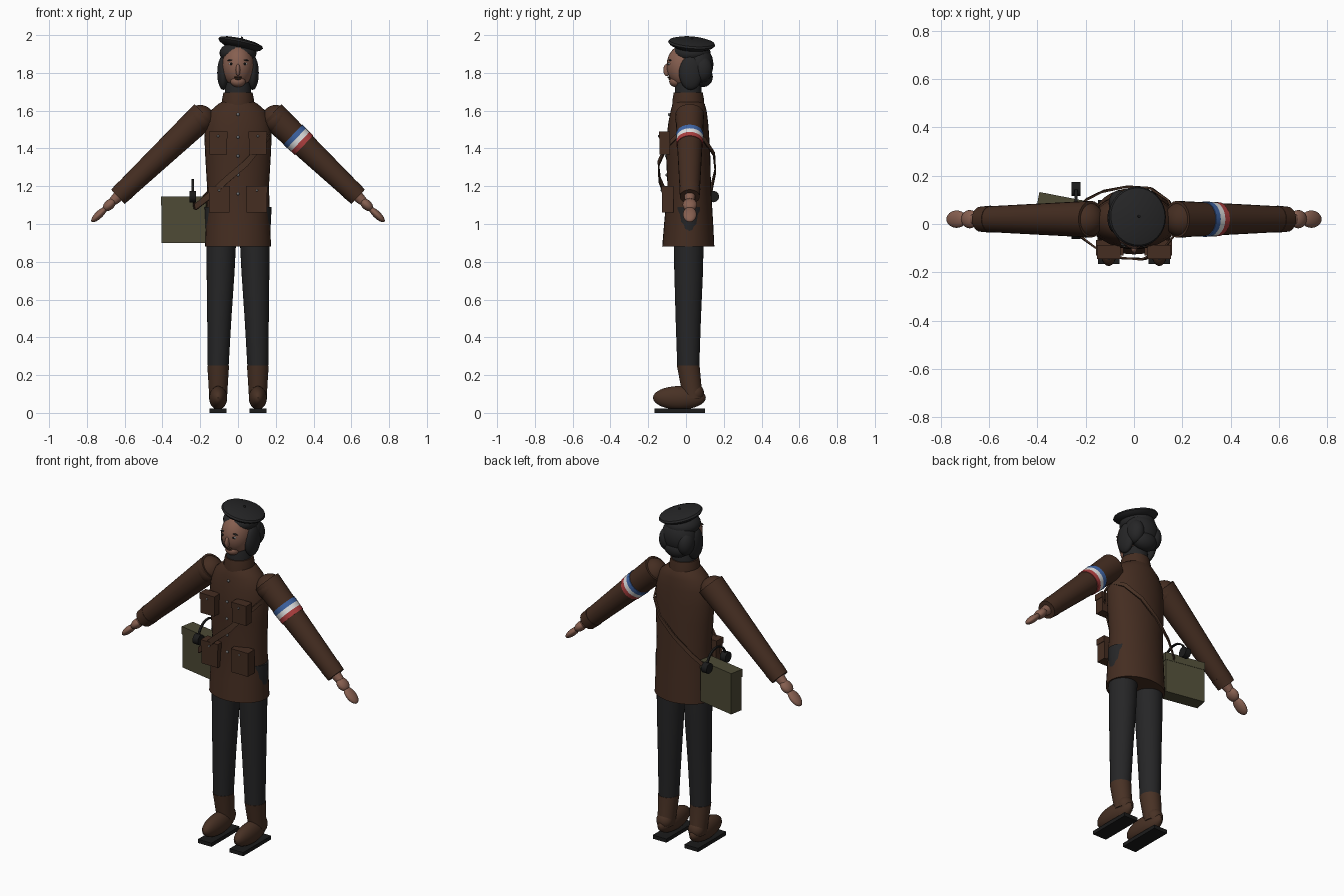
import bpy, bmesh, math
from mathutils import Vector, Matrix

cube = bpy.data.objects.get("Cube")
if cube:
    bpy.data.objects.remove(cube, do_unlink=True)


def material(name, r, g, b):
    m = bpy.data.materials.new(name)
    m.use_nodes = True
    m.diffuse_color = (r, g, b, 1)
    m.node_tree.nodes["Principled BSDF"].inputs["Base Color"].default_value = (r, g, b, 1)
    return m


COAT = material("brown_coat", 0.058, 0.026, 0.015)
LEATHER = material("brown_leather", 0.065, 0.031, 0.018)
SKIN = material("skin", 0.24, 0.115, 0.08)
BLACK = material("black_cloth", 0.019, 0.019, 0.020)
RUBBER = material("black_rubber", 0.011, 0.011, 0.011)
OLIVE = material("olive_green", 0.074, 0.068, 0.036)
BLUE = material("blue", 0.05, 0.13, 0.38)
WHITE = material("white", 0.75, 0.75, 0.75)
RED = material("red", 0.42, 0.05, 0.05)
METAL = material("grey_metal", 0.16, 0.16, 0.16)


def finish(name, bm, mat, angle=40):
    bmesh.ops.recalc_face_normals(bm, faces=bm.faces)
    mesh = bpy.data.meshes.new(name)
    bm.to_mesh(mesh)
    bm.free()
    mesh.materials.append(mat)
    ob = bpy.data.objects.new(name, mesh)
    bpy.context.collection.objects.link(ob)
    bpy.ops.object.select_all(action='DESELECT')
    ob.select_set(True)
    bpy.context.view_layer.objects.active = ob
    bpy.ops.object.shade_smooth_by_angle(angle=math.radians(angle))
    return ob


def loft(name, rings, mat, n=32):
    """Stack of ellipses, each given as z, cx, cy, rx, ry."""
    bm = bmesh.new()
    loops = []
    for z, cx, cy, rx, ry in rings:
        loops.append([bm.verts.new((cx + rx * math.cos(2 * math.pi * i / n),
                                    cy + ry * math.sin(2 * math.pi * i / n), z)) for i in range(n)])
    for a, b in zip(loops, loops[1:]):
        for i in range(n):
            j = (i + 1) % n
            bm.faces.new((a[i], a[j], b[j], b[i]))
    bm.faces.new(loops[0])
    bm.faces.new(loops[-1])
    return finish(name, bm, mat)


def ball(name, centre, radii, mat, rot=None):
    bm = bmesh.new()
    m = Matrix.Translation(centre) @ (rot or Matrix()) @ Matrix.Diagonal((*radii, 1))
    bmesh.ops.create_uvsphere(bm, u_segments=24, v_segments=16, radius=1, matrix=m)
    return finish(name, bm, mat)


def tube(name, p, q, r0, r1, mat, n=24):
    p, q = Vector(p), Vector(q)
    bm = bmesh.new()
    m = Matrix.Translation((p + q) / 2) @ (q - p).to_track_quat('Z', 'Y').to_matrix().to_4x4()
    bmesh.ops.create_cone(bm, cap_ends=True, segments=n, radius1=r0, radius2=r1,
                          depth=(q - p).length, matrix=m)
    return finish(name, bm, mat)


def box(name, centre, size, mat, turn=0):
    bm = bmesh.new()
    m = Matrix.Translation(centre) @ Matrix.Rotation(turn, 4, 'Z') @ Matrix.Diagonal((*size, 1))
    bmesh.ops.create_cube(bm, size=1, matrix=m)
    return finish(name, bm, mat)


# Coat, collar, hips and neck
loft("coat", [(0.88, 0, .012, .175, .138), (1.0, 0, .014, .170, .130), (1.2, 0, .017, .164, .115),
              (1.35, 0, .012, .173, .117), (1.46, 0, .010, .178, .113), (1.54, 0, .012, .170, .105),
              (1.6, 0, .014, .145, .095), (1.635, 0, .014, .105, .085), (1.65, 0, .012, .08, .075)], COAT)
loft("collar", [(1.63, 0, .012, .086, .085), (1.66, 0, .012, .084, .083),
                (1.695, 0, .012, .077, .077)], COAT)
loft("trouser_hips", [(0.9, 0, .015, .168, .095), (1.0, 0, .015, .1735, .105),
                      (1.09, 0, .015, .178, .105)], BLACK)
loft("neck_scarf", [(1.68, 0, .012, .07, .072), (1.72, 0, .012, .068, .07),
                    (1.75, 0, .012, .062, .065)], BLACK)

# Head and hair
ball("head", (0, -.003, 1.838), (.084, .1, .115), SKIN)
ball("nose", (0, -.102, 1.815), (.012, .018, .032), SKIN)
ball("chin", (0, -.055, 1.755), (.04, .034, .03), SKIN)
ball("upper_lip", (0, -.09, 1.777), (.022, .008, .005), LEATHER)
ball("lower_lip", (0, -.086, 1.768), (.018, .008, .005), LEATHER)
ball("hair_top", (0, .03, 1.905), (.098, .1, .06), BLACK)
ball("hair_back", (0, .065, 1.845), (.1, .08, .1), BLACK)
ball("hair_bun", (0, .09, 1.78), (.075, .052, .055), BLACK)
for s, side in ((1, "left"), (-1, "right")):
    ball(side + "_side_hair", (s * .078, .025, 1.80), (.032, .062, .09), BLACK)
    ball(side + "_back_lock", (s * .06, .085, 1.82), (.045, .055, .07), BLACK)
    ball(side + "_eye", (s * .036, -.089, 1.848), (.013, .006, .006), WHITE)
    ball(side + "_pupil", (s * .036, -.094, 1.848), (.006, .004, .006), RUBBER)
    ball(side + "_eyebrow", (s * .038, -.084, 1.868), (.019, .008, .004), BLACK,
         Matrix.Rotation(s * .15, 4, 'Y'))

# Tilted beret
beret = loft("beret", [(-.025, 0, 0, .085, .085), (-.012, 0, 0, .112, .114), (0, 0, 0, .121, .125),
                       (.01, 0, 0, .115, .119), (.02, 0, 0, .085, .088), (.026, 0, 0, .03, .03),
                       (.027, 0, 0, .006, .006), (.037, 0, 0, .005, .005)], BLACK)
beret.location = (.014, .03, 1.955)
beret.rotation_euler = (-.08, .22, 0)

# Arms, hands, legs and boots
for s, side in ((1, "left"), (-1, "right")):
    top, cuff = Vector((s * .178, .02, 1.58)), Vector((s * .63, .02, 1.15))
    axis = (cuff - top).normalized()
    tilt = axis.to_track_quat('Z', 'Y').to_matrix().to_4x4()
    ball(side + "_shoulder", (s * .2, .018, 1.555), (.075, .075, .075), COAT)
    tube(side + "_sleeve", top, cuff, .076, .052, COAT)
    tube(side + "_cuff", cuff - axis * .05, cuff + axis * .008, .056, .052, COAT)
    tube(side + "_wrist", cuff, cuff + axis * .045, .03, .024, SKIN)
    # Local x of the tracked frame may be either horizontal or steep, so build radii by direction
    flat = Matrix((axis, (0, 1, 0), axis.cross(Vector((0, 1, 0))))).transposed().to_4x4()
    ball(side + "_palm", cuff + axis * .07, (.042, .038, .026), SKIN, flat)
    ball(side + "_fingers", cuff + axis * .145, (.055, .036, .02), SKIN, flat)

    x = s * .105
    loft(side + "_trouser_leg", [(.24, x, .012, .055, .058), (.5, s * .099, .012, .064, .067),
                                 (.75, s * .092, .014, .074, .076),
                                 (.95, s * .088, .014, .08, .08)], BLACK)
    loft(side + "_boot_shaft", [(.08, x, .038, .047, .052), (.15, x, .026, .051, .055),
                                (.25, x, .012, .0575, .060)], LEATHER)
    ball(side + "_ankle", (x, .05, .105), (.047, .045, .05), LEATHER)
    ball(side + "_boot_foot", (x, -.035, .08), (.048, .14, .062), LEATHER)
    box(side + "_sole", (x, -.033, .011), (.09, .265, .022), RUBBER)

    # Pockets with flaps and buttons
    for part, px, y, z, w, d, h in (("chest", .105, -.113, 1.428, .092, .054, .118),
                                    ("hip", .1, -.096, 1.13, .108, .06, .14)):
        box(f"{side}_{part}_pocket", (s * px, y, z), (w, d, h), COAT)
        box(f"{side}_{part}_flap", (s * px, y - .002, z + h / 2 - .016), (w + .006, d + .004, .036), COAT)
        ball(f"{side}_{part}_button", (s * px, y - d / 2 - .005, z + h / 2 - .022),
             (.006, .004, .006), METAL)

# Striped band on the left sleeve
top, axis = Vector((.178, .02, 1.58)), Vector((.452, 0, -.43)).normalized()
for i, (name, mat) in enumerate((("blue", BLUE), ("white", WHITE), ("red", RED))):
    a = .155 + .027 * i
    tube(name + "_armband_stripe", top + axis * a, top + axis * (a + .027),
         .0735 - .001 * i, .0725 - .001 * i, mat)

# Coat front buttons
for z, y in ((1.58, -.09), (1.46, -.104), (1.36, -.106), (1.26, -.103), (1.16, -.102)):
    ball("coat_button", (0, y, z), (.008, .006, .008), METAL)

# Carrying strap: a flat ribbon looped round the body
path = [Vector(p) for p in ((.175, .02, 1.49), (.165, -.05, 1.465), (.12, -.105, 1.41), (.04, -.146, 1.32),
                            (-.06, -.14, 1.235), (-.15, -.105, 1.15), (-.225, -.05, 1.09),
                            (-.235, .03, 1.1), (-.2, .1, 1.12), (-.13, .135, 1.19), (-.03, .155, 1.28),
                            (.07, .148, 1.37), (.145, .095, 1.45))]
bm = bmesh.new()
rings = []
for i, p in enumerate(path):
    along = (path[(i + 1) % len(path)] - path[i - 1]).normalized()
    out = Vector((p.x, (p.y - .015) * 1.8, 0)).normalized()
    wide = along.cross(out).normalized() * (.017 if 3 <= i <= 7 else .011)
    out = out * .004
    rings.append([bm.verts.new(p + v) for v in (wide + out, wide - out, -wide - out, out - wide)])
for i, a in enumerate(rings):
    b = rings[(i + 1) % len(rings)]
    for k in range(4):
        bm.faces.new((a[k], a[(k + 1) % 4], b[(k + 1) % 4], b[k]))
finish("carrying_strap", bm, LEATHER)

# Satchel case with a lid
turn = math.radians(-11)
box("case_body", (-.28, .068, 1.0), (.24, .08, .2), OLIVE, turn)
box("case_lid", (-.28, .068, 1.122), (.244, .084, .046), OLIVE, turn)

# Headphones hung over the case
for y in (.145, -.033):
    tube("ear_cup", (-.258, y, 1.145), (-.222, y, 1.145), .03, .03, RUBBER)
bm = bmesh.new()
rings = []
for i in range(17):
    a = math.pi * i / 16
    d = Vector((0, math.cos(a), math.sin(a)))
    c = Vector((-.24, .056, 1.145))
    rings.append([bm.verts.new(c + d * r + Vector((dx, 0, 0)))
                  for r, dx in ((.092, -.006), (.092, .006), (.084, .006), (.084, -.006))])
for a, b in zip(rings, rings[1:]):
    for k in range(4):
        bm.faces.new((a[k], a[(k + 1) % 4], b[(k + 1) % 4], b[k]))
finish("headphone_band", bm, RUBBER)
